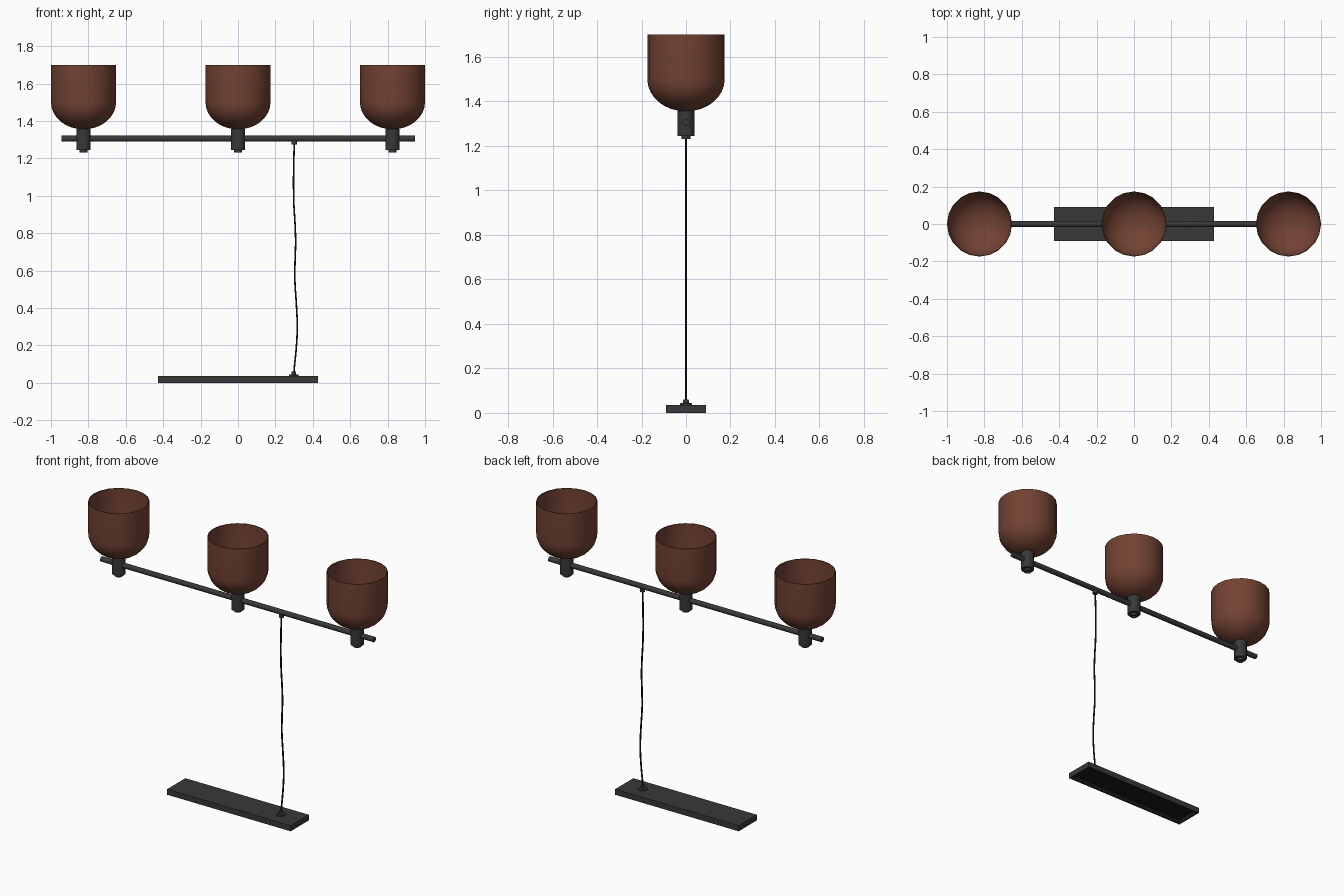
import bpy, bmesh, math
from mathutils import Matrix

if "Cube" in bpy.data.objects:
    bpy.data.objects.remove(bpy.data.objects["Cube"])


def material(name, rgb):
    m = bpy.data.materials.new(name)
    m.diffuse_color = (*rgb, 1)
    m.use_nodes = True
    m.node_tree.nodes["Principled BSDF"].inputs["Base Color"].default_value = m.diffuse_color
    return m


BROWN = material("terracotta_brown", (0.17, 0.055, 0.033))
DARK = material("charcoal_metal", (0.040, 0.040, 0.042))
BLACK = material("black_cord", (0.012, 0.012, 0.015))
INNER = material("black_underside", (0.010, 0.010, 0.010))


def finish(bm, name, mats, smooth=True):
    me = bpy.data.meshes.new(name)
    bm.to_mesh(me)
    bm.free()
    ob = bpy.data.objects.new(name, me)
    bpy.context.collection.objects.link(ob)
    for m in mats:
        me.materials.append(m)
    if smooth:
        bpy.ops.object.select_all(action='DESELECT')
        ob.select_set(True)
        bpy.context.view_layer.objects.active = ob
        bpy.ops.object.shade_smooth_by_angle(angle=math.radians(35))
    return ob


def lathe(name, profile, mat, x=0.0, sides=20):
    """Spin an (r, z) profile around a vertical axis at x."""
    bm = bmesh.new()
    vs = [bm.verts.new((r, 0, z)) for r, z in profile]
    es = [bm.edges.new(p) for p in zip(vs, vs[1:])]
    bmesh.ops.spin(bm, geom=vs + es, cent=(0, 0, 0), axis=(0, 0, 1),
                   angle=2 * math.pi, steps=sides, use_duplicate=False)
    bmesh.ops.remove_doubles(bm, verts=bm.verts, dist=1e-4)
    bmesh.ops.recalc_face_normals(bm, faces=bm.faces)
    ob = finish(bm, name, [mat])
    ob.location.x = x
    return ob


# Bowl section: straight wall above, rounded bottom, thin double wall
def bowl(r, zb, zs, n=8):
    arc = [(r * math.sin(a), zs - (zs - zb) * math.cos(a))
           for a in (i * math.pi / 2 / n for i in range(n + 1))]
    return [(max(p[0], 0), p[1]) for p in arc] + [(r, 1.70)]


shade = bowl(0.174, 1.355, 1.50) + bowl(0.170, 1.359, 1.50)[::-1]
socket = [(0, 1.358), (0.038, 1.358), (0.038, 1.245), (0.021, 1.245),
          (0.021, 1.23), (0.014, 1.23), (0.014, 1.24), (0, 1.24)]

# Three shades on sockets
for side, x in (("left", -0.826), ("middle", 0), ("right", 0.826)):
    lathe("shade_" + side, shade, BROWN, x)
    lathe("socket_" + side, socket, DARK, x)

# Horizontal bar
bm = bmesh.new()
bmesh.ops.create_cone(bm, cap_ends=True, segments=16, radius1=0.016,
                      radius2=0.016, depth=1.89,
                      matrix=Matrix.Translation((0, 0, 1.305)) @ Matrix.Rotation(math.pi / 2, 4, 'Y'))
finish(bm, "bar", [DARK])

# Ceiling plate, hollow underneath with a darker inside
bm = bmesh.new()
bmesh.ops.create_cube(bm, size=1, matrix=Matrix.Translation((0, 0, 0.0175))
                      @ Matrix.Diagonal((0.856, 0.18, 0.035, 1)))
bm.normal_update()
under = [f for f in bm.faces if f.normal.z < -0.9]
bmesh.ops.inset_region(bm, faces=under, thickness=0.012)
ext = bmesh.ops.extrude_face_region(bm, geom=under)
bmesh.ops.delete(bm, geom=under, context='FACES_ONLY')
bmesh.ops.translate(bm, vec=(0, 0, 0.025),
                    verts=[g for g in ext['geom'] if isinstance(g, bmesh.types.BMVert)])
bmesh.ops.recalc_face_normals(bm, faces=bm.faces)
for f in bm.faces:
    c = f.calc_center_median()
    if 0.005 < c.z < 0.03 and abs(c.x) < 0.42 and abs(c.y) < 0.085:
        f.material_index = 1
finish(bm, "plate", [DARK, INNER], smooth=False)

# Cord grips at both ends
lathe("plate_grip", [(0, 0.034), (0.026, 0.034), (0.026, 0.043), (0.013, 0.045),
                     (0.012, 0.06), (0, 0.06)], DARK, 0.298, 16)
lathe("bar_grip", [(0, 1.274), (0.015, 1.274), (0.015, 1.295), (0, 1.295)], DARK, 0.301, 16)

# Wavy cord
path = [(0.298, 0.04), (0.301, 0.08), (0.311, 0.18), (0.317, 0.30), (0.312, 0.42),
        (0.304, 0.55), (0.305, 0.65), (0.308, 0.75), (0.305, 0.85), (0.299, 0.95),
        (0.297, 1.10), (0.301, 1.29)]
cu = bpy.data.curves.new("cord", 'CURVE')
cu.dimensions = '3D'
cu.bevel_depth = 0.005
cu.bevel_resolution = 1
cu.resolution_u = 4
sp = cu.splines.new('BEZIER')
sp.bezier_points.add(len(path) - 1)
for p, (x, z) in zip(sp.bezier_points, path):
    p.co = (x, 0, z)
    p.handle_left_type = p.handle_right_type = 'AUTO'
cu.materials.append(BLACK)
bpy.context.collection.objects.link(bpy.data.objects.new("cord", cu))
